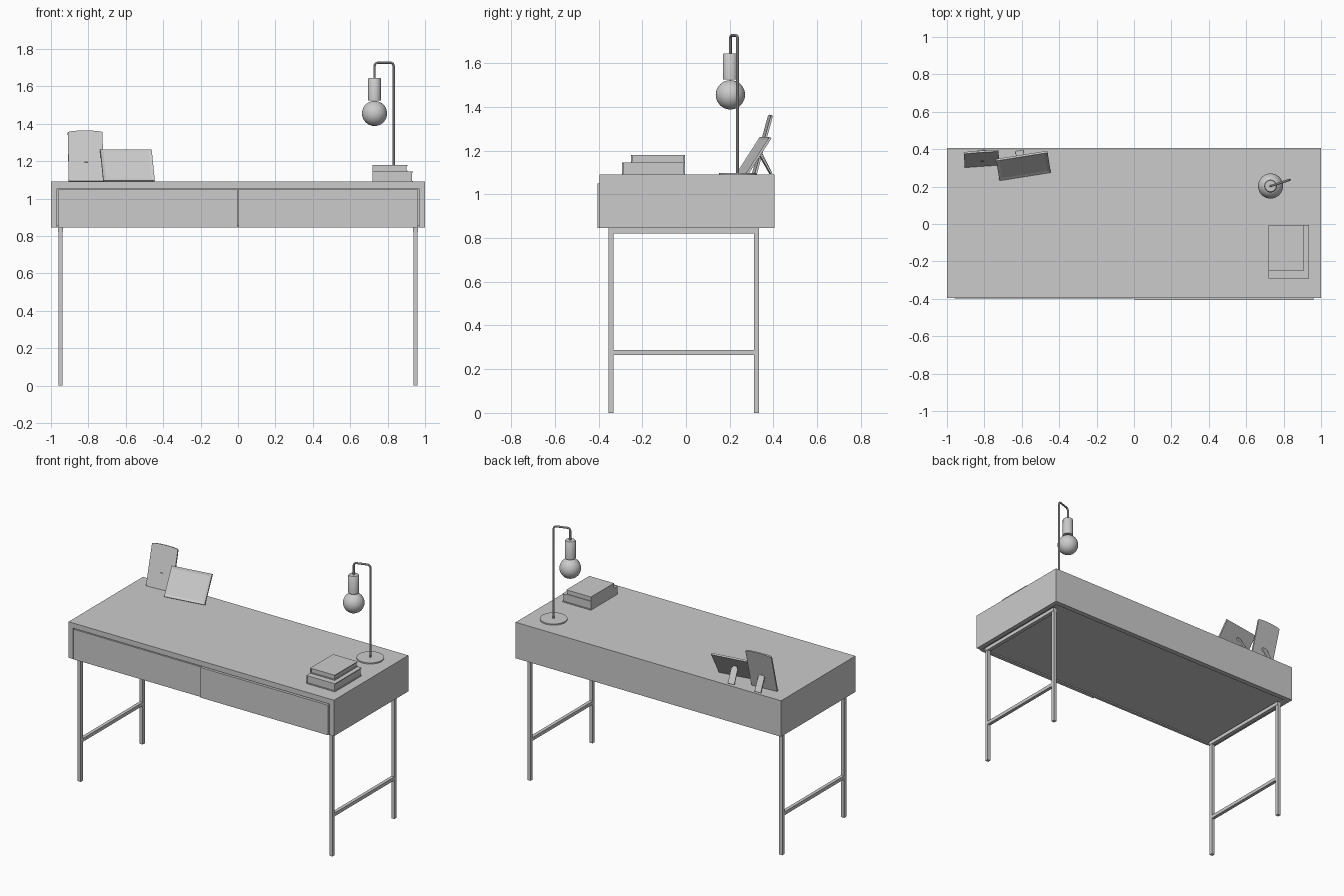
import bpy, bmesh, math
from mathutils import Matrix, Vector

cube = bpy.data.objects.get("Cube")
if cube:
    bpy.data.objects.remove(cube, do_unlink=True)

GREY = (0.6, 0.6, 0.6, 1)
mat = bpy.data.materials.new("plain grey")
mat.use_nodes = True
mat.diffuse_color = GREY
mat.node_tree.nodes["Principled BSDF"].inputs["Base Color"].default_value = GREY


def finish(name, bm, matrix=None):
    bmesh.ops.recalc_face_normals(bm, faces=bm.faces)
    mesh = bpy.data.meshes.new(name)
    bm.to_mesh(mesh)
    bm.free()
    mesh.materials.append(mat)
    obj = bpy.data.objects.new(name, mesh)
    bpy.context.collection.objects.link(obj)
    if matrix:
        obj.matrix_world = matrix
    return obj


def box(name, xs, ys, zs, matrix=None):
    bm = bmesh.new()
    size = Vector((xs[1] - xs[0], ys[1] - ys[0], zs[1] - zs[0]))
    mid = Vector((sum(xs), sum(ys), sum(zs))) / 2
    bmesh.ops.create_cube(bm, size=1, matrix=Matrix.Translation(mid) @ Matrix.Diagonal(size).to_4x4())
    return finish(name, bm, matrix)


def smooth(obj):
    bpy.ops.object.select_all(action="DESELECT")
    obj.select_set(True)
    bpy.context.view_layer.objects.active = obj
    bpy.ops.object.shade_smooth_by_angle(angle=math.radians(40))


def lathe(name, profile, centre, steps=32):
    """Spin (radius, height) points round a vertical axis."""
    bm = bmesh.new()
    verts = [bm.verts.new((r, 0, z)) for r, z in profile]
    edges = [bm.edges.new(pair) for pair in zip(verts, verts[1:])]
    bmesh.ops.spin(bm, geom=verts + edges, cent=(0, 0, 0), axis=(0, 0, 1),
                   angle=math.tau, steps=steps)
    bmesh.ops.remove_doubles(bm, verts=bm.verts, dist=0.0001)
    smooth(finish(name, bm, Matrix.Translation(centre)))


def prism(name, outline, depth, matrix, rim=0):
    """Extrude an x-z outline backwards; rim sinks a picture into the front."""
    bm = bmesh.new()
    front = bm.faces.new([bm.verts.new((x, 0, z)) for x, z in outline])
    ext = bmesh.ops.extrude_face_region(bm, geom=[front], use_keep_orig=True)
    moved = [v for v in ext["geom"] if isinstance(v, bmesh.types.BMVert)]
    bmesh.ops.translate(bm, verts=moved, vec=(0, depth, 0))
    bmesh.ops.recalc_face_normals(bm, faces=bm.faces)
    if rim:
        face = min(bm.faces, key=lambda f: f.calc_center_median().y)
        bmesh.ops.inset_region(bm, faces=[face], thickness=rim, use_even_offset=True)
        bmesh.ops.translate(bm, verts=face.verts, vec=(0, 0.004, 0))
    return finish(name, bm, matrix)


def leaning(x, y, z, yaw, lean):
    return (Matrix.Translation((x, y, z)) @ Matrix.Rotation(math.radians(yaw), 4, "Z")
            @ Matrix.Rotation(math.radians(-lean), 4, "X"))


# Desk top, case and drawers
box("desk_top", (-1, 1), (-0.395, 0.405), (1.055, 1.09))
box("back_panel", (-0.967, 0.967), (0.37, 0.405), (0.845, 1.055))
box("bottom_panel", (-0.967, 0.967), (-0.38, 0.37), (0.853, 0.87))
box("left_drawer_front", (0.002, 0.96), (-0.405, -0.38), (0.845, 1.05))
box("right_drawer_front", (-0.96, -0.002), (-0.397, -0.38), (0.845, 1.05))
box("drawer_backing", (-0.967, 0.967), (-0.38, -0.365), (0.853, 1.055))

# Side panels and metal leg frames
for side, s in (("left", 1), ("right", -1)):
    def span(a, b):
        return sorted((s * a, s * b))
    box(side + "_side_panel", span(0.967, 1), (-0.395, 0.405), (0.845, 1.055))
    box(side + "_front_leg", span(0.937, 0.96), (-0.355, -0.332), (0, 0.845))
    box(side + "_back_leg", span(0.937, 0.96), (0.312, 0.335), (0, 0.845))
    box(side + "_top_rail", span(0.935, 0.962), (-0.355, 0.335), (0.82, 0.845))
    box(side + "_stretcher", span(0.937, 0.96), (-0.332, 0.312), (0.264, 0.287))


# Books: two covers, a spine and a page block
def book(name, xs, ys, zs):
    t = 0.005
    box(name + "_lower_cover", xs, ys, (zs[0], zs[0] + t))
    box(name + "_upper_cover", xs, ys, (zs[1] - t, zs[1]))
    box(name + "_spine", (xs[0], xs[0] + t), ys, (zs[0] + t, zs[1] - t))
    box(name + "_pages", (xs[0] + t, xs[1] - t), (ys[0] + t, ys[1] - t), (zs[0] + t, zs[1] - t))


book("large_book", (0.72, 0.935), (-0.292, -0.005), (1.09, 1.145))
book("small_book", (0.72, 0.905), (-0.252, -0.005), (1.145, 1.18))

# Lamp: base, bent pole, socket and bulb
foot, bulb = Vector((0.832, 0.236, 1.09)), Vector((0.73, 0.203, 1.455))
lathe("lamp_base", [(0, 0), (0.085, 0), (0.085, 0.008), (0, 0.008)], foot)
lathe("lamp_socket", [(0, 0.07), (0.034, 0.07), (0.034, 0.185), (0.03, 0.19), (0, 0.19)], bulb)
R = 0.067
lathe("lamp_bulb", [(R * math.sin(i * math.pi / 20), -R * math.cos(i * math.pi / 20))
                    for i in range(21)], bulb)

reach = (bulb - foot).to_2d().length
out = (bulb - foot).to_2d().normalized().to_3d()
bend, top = 0.018, 0.636
path = [foot]
for start, centre in ((0, bend), (90, reach - bend)):
    for k in range(7):
        a = math.radians(start + 15 * k)
        path.append(foot + out * (centre - bend * math.cos(a))
                    + Vector((0, 0, top - bend + bend * math.sin(a))))
path.append(foot + out * reach + Vector((0, 0, 0.55)))
curve = bpy.data.curves.new("lamp_pole", "CURVE")
curve.dimensions = "3D"
curve.bevel_depth = 0.0065
curve.bevel_resolution = 2
curve.use_fill_caps = True
spline = curve.splines.new("POLY")
spline.points.add(len(path) - 1)
for point, co in zip(spline.points, path):
    point.co = (*co, 1)
curve.materials.append(mat)
pole = bpy.data.objects.new("lamp_pole", curve)
bpy.context.collection.objects.link(pole)
bpy.ops.object.select_all(action="DESELECT")
pole.select_set(True)
bpy.context.view_layer.objects.active = pole
bpy.ops.object.convert(target="MESH")
smooth(bpy.context.view_layer.objects.active)

# Picture frames leaning on their back props
prism("wide_frame", [(-0.139, 0), (0.139, 0), (0.139, 0.198), (-0.139, 0.198)], 0.012,
      leaning(-0.582, 0.253, 1.097, 9, 33), rim=0.016)
arch = [(0.093 * math.cos(math.pi * i / 12), 0.27 + 0.01 * math.sin(math.pi * i / 12))
        for i in range(13)]
prism("tall_frame", [(-0.093, 0), (0.093, 0)] + arch, 0.01,
      leaning(-0.812, 0.308, 1.094, 4, 15.5))
prop = [(-0.022, 0), (0.022, 0), (0.022, 0.095), (0.01, 0.115), (-0.01, 0.115), (-0.022, 0.095)]
prism("wide_frame_prop", prop, 0.008, leaning(-0.612, 0.385, 1.092, 9, -30))
prism("tall_frame_prop", prop, 0.008, leaning(-0.815, 0.387, 1.092, 4, -27))
